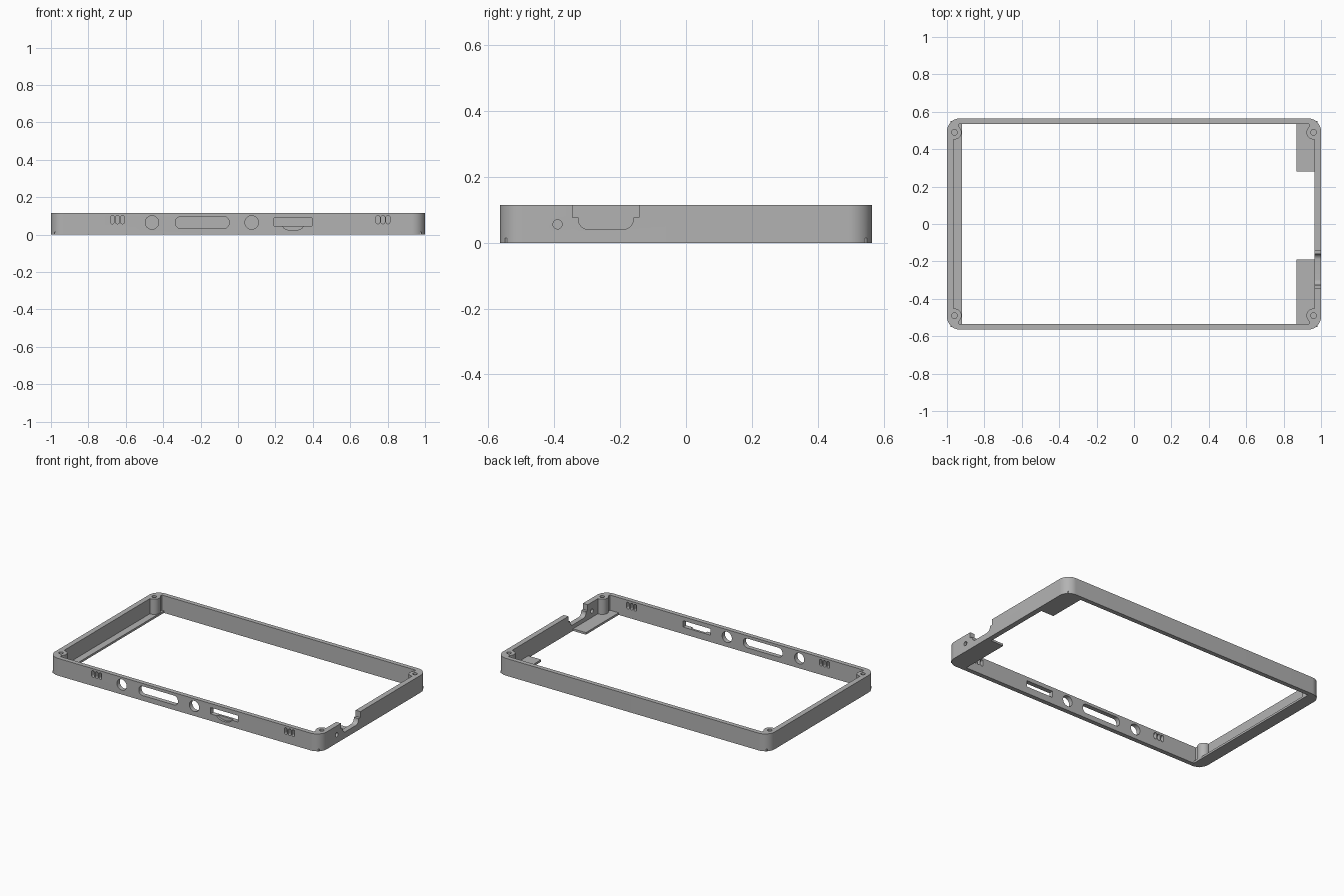
import bpy, bmesh, math
from mathutils import Vector

cube = bpy.data.objects.get("Cube")
if cube:
    bpy.data.objects.remove(cube, do_unlink=True)

HALF_X, HALF_Y, TOP = 1.0, 0.565, 0.115
IN_X, IN_Y = 0.965, 0.535
LEDGE = 0.014

grey = bpy.data.materials.new("grey plastic")
grey.use_nodes = True
colour = (0.45, 0.45, 0.45, 1)
grey.diffuse_color = colour
grey.node_tree.nodes["Principled BSDF"].inputs["Base Color"].default_value = colour


def rounded(u0, u1, v0, v1, r, steps=10):
    """Counter-clockwise outline of a rounded rectangle."""
    pts = []
    corners = [(u1 - r, v1 - r), (u0 + r, v1 - r), (u0 + r, v0 + r), (u1 - r, v0 + r)]
    for q, (cu, cv) in enumerate(corners):
        for i in range(steps + 1):
            a = math.pi / 2 * (q + i / steps)
            pts.append((cu + r * math.cos(a), cv + r * math.sin(a)))
    clean = [p for i, p in enumerate(pts) if math.dist(p, pts[i - 1]) > 1e-5]
    return clean


def circle(u, v, r, n=32):
    return [(u + r * math.cos(math.tau * i / n), v + r * math.sin(math.tau * i / n))
            for i in range(n)]


def rect(u0, u1, v0, v1):
    return [(u0, v0), (u1, v0), (u1, v1), (u0, v1)]


def prism(name, outline, lo, hi, axis="z"):
    """Extrude an outline along one axis from lo to hi."""
    place = {"x": lambda u, v, w: (w, u, v),
             "y": lambda u, v, w: (u, w, v),
             "z": lambda u, v, w: (u, v, w)}[axis]
    bm = bmesh.new()
    face = bm.faces.new([bm.verts.new(place(u, v, lo)) for u, v in outline])
    out = bmesh.ops.extrude_face_region(bm, geom=[face])
    shift = Vector(place(0, 0, hi - lo))
    bmesh.ops.translate(bm, vec=shift,
                        verts=[g for g in out["geom"] if isinstance(g, bmesh.types.BMVert)])
    bmesh.ops.recalc_face_normals(bm, faces=bm.faces)
    mesh = bpy.data.meshes.new(name)
    bm.to_mesh(mesh)
    bm.free()
    mesh.materials.append(grey)
    ob = bpy.data.objects.new(name, mesh)
    bpy.context.collection.objects.link(ob)
    return ob


def combine(target, tool, operation):
    """Apply an exact boolean and discard the tool."""
    mod = target.modifiers.new(operation.lower(), "BOOLEAN")
    mod.operation, mod.solver, mod.object = operation, "EXACT", tool
    bpy.context.view_layer.update()
    graph = bpy.context.evaluated_depsgraph_get()
    mesh = bpy.data.meshes.new_from_object(target.evaluated_get(graph))
    target.modifiers.clear()
    target.data = mesh
    bpy.data.objects.remove(tool, do_unlink=True)


# Outer wall ring
frame = prism("enclosure_frame", rounded(-HALF_X, HALF_X, -HALF_Y, HALF_Y, 0.07, 14), 0, TOP)


def cut(outline, lo, hi, axis):
    combine(frame, prism("cutter", outline, lo, hi, axis), "DIFFERENCE")


def add(outline, lo, hi):
    combine(frame, prism("addition", outline, lo, hi), "UNION")


cut(rounded(-IN_X, IN_X, -IN_Y, IN_Y, 0.03), -0.1, 0.3, "z")

# Bottom ledges: full-length strip on one end, two corner shelves on the other
add(rect(-0.98, -0.92, -0.55, 0.55), 0, LEDGE)
add(rect(0.87, 0.98, 0.28, 0.55), 0, LEDGE)
add(rect(0.87, 0.98, -0.55, -0.19), 0, LEDGE)

# Corner screw posts with webs into the corners
for sx in (-1, 1):
    for sy in (-1, 1):
        xs = sorted((sx * 0.935, sx * 0.97))
        ys = sorted((sy * 0.49, sy * 0.54))
        add(circle(sx * 0.96, sy * 0.49, 0.038), 0, TOP)
        add(rect(*xs, *ys), 0, TOP)
for sx in (-1, 1):
    for sy in (-1, 1):
        cut(circle(sx * 0.96, sy * 0.49, 0.015, 20), 0.02, 0.3, "z")

# Front wall: vent slots, round ports, long connector slot
FRONT = (-0.7, -0.5, "y")
for centre in (-0.645, 0.775):
    for i in (-1, 0, 1):
        x = centre + i * 0.027
        cut(rounded(x - 0.01, x + 0.01, 0.058, 0.102, 0.009, 5), *FRONT)
for x in (-0.46, 0.073):
    cut(circle(x, 0.065, 0.036), *FRONT)
cut(rounded(-0.335, -0.047, 0.034, 0.096, 0.028), *FRONT)

# Card slot with a shallow finger scoop on the outside
cut(rect(0.193, 0.395, 0.046, 0.088), *FRONT)
scoop = [(0.294 + 0.055 * math.cos(a), 0.048 + 0.026 * math.sin(a))
         for a in (math.pi * (1 + i / 16) for i in range(17))]
cut(scoop + [(0.24, 0.06)], -0.7, -0.55, "y")

# Side wall: stepped cable notch and pin hole
SIDE = (0.95, 1.1, "x")
cut(rect(-0.345, -0.142, 0.076, 0.2), *SIDE)
cut(rounded(-0.327, -0.16, 0.041, 0.2, 0.03), *SIDE)
cut(circle(-0.39, 0.056, 0.014, 20), *SIDE)

# Smooth the rounded corners, keep the edges crisp
bpy.ops.object.select_all(action="DESELECT")
frame.select_set(True)
bpy.context.view_layer.objects.active = frame
bpy.ops.object.shade_smooth_by_angle(angle=math.radians(30))
